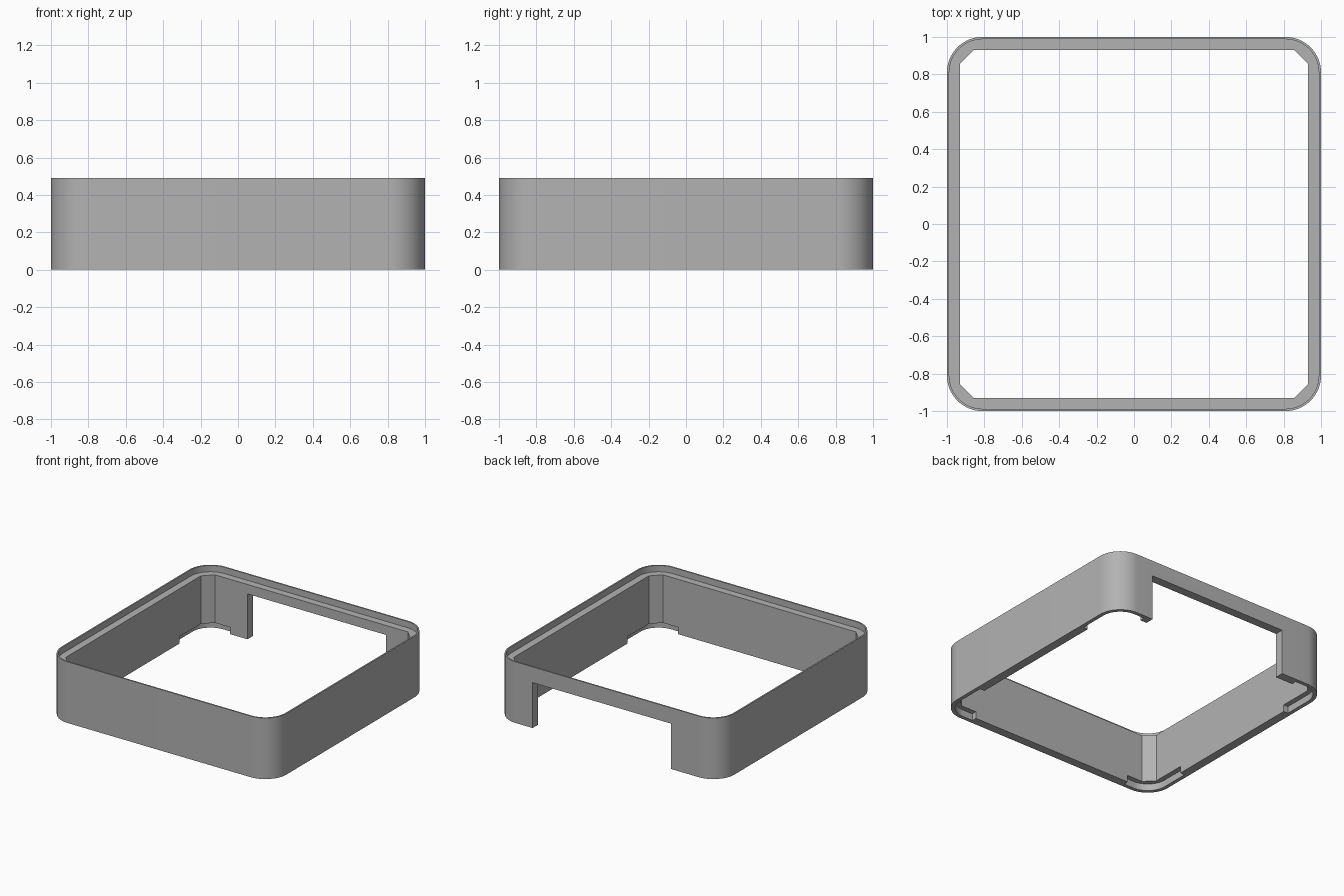
import bpy, bmesh, math

cube = bpy.data.objects.get("Cube")
if cube:
    bpy.data.objects.remove(cube, do_unlink=True)

grey = bpy.data.materials.new("plain_grey")
grey.use_nodes = True
grey.diffuse_color = (0.45, 0.45, 0.45, 1)
grey.node_tree.nodes["Principled BSDF"].inputs["Base Color"].default_value = grey.diffuse_color


def prism(name, outline, z0, z1):
    """Extrude a flat outline between two heights."""
    bm = bmesh.new()
    face = bm.faces.new([bm.verts.new((x, y, z0)) for x, y in outline])
    top = bmesh.ops.extrude_face_region(bm, geom=[face])["geom"]
    for v in top:
        if isinstance(v, bmesh.types.BMVert):
            v.co.z = z1
    bmesh.ops.recalc_face_normals(bm, faces=bm.faces)
    mesh = bpy.data.meshes.new(name)
    bm.to_mesh(mesh)
    bm.free()
    mesh.materials.append(grey)
    obj = bpy.data.objects.new(name, mesh)
    bpy.context.collection.objects.link(obj)
    return obj


def rounded_square(half, radius, steps):
    """Square outline with arc corners; one step gives a chamfer."""
    points = []
    for quarter in range(4):
        mid = math.radians(45 + 90 * quarter)
        cx = math.copysign(half - radius, math.cos(mid))
        cy = math.copysign(half - radius, math.sin(mid))
        for i in range(steps + 1):
            a = math.pi / 2 * (quarter + i / steps)
            points.append((cx + radius * math.cos(a), cy + radius * math.sin(a)))
    return points


def rectangle(x0, x1, y0, y1):
    return [(x0, y0), (x1, y0), (x1, y1), (x0, y1)]


def cut(target, cutter):
    """Subtract the cutter and discard it."""
    mod = target.modifiers.new("cut", "BOOLEAN")
    mod.operation = "DIFFERENCE"
    mod.solver = "EXACT"
    mod.object = cutter
    bpy.context.view_layer.objects.active = target
    bpy.ops.object.modifier_apply(modifier=mod.name)
    bpy.data.objects.remove(cutter, do_unlink=True)


HEIGHT = 0.49

# Outer shell with chamfered inner opening
frame = prism("square_frame", rounded_square(1, 0.19, 16), 0, HEIGHT)
cut(frame, prism("opening", rounded_square(0.93, 0.074, 1), -0.1, 0.6))

# Shallow ledge behind the thin top lip
cut(frame, prism("top_recess", rounded_square(0.988, 0.178, 16), 0.44, 0.6))

# Wide notch in the back wall
cut(frame, prism("back_notch", rectangle(-0.567, 0.662, 0.8, 1.2), -0.1, 0.364))

# Corner pockets under the wall, leaving a lip outside
pockets = prism("corner_pockets", rounded_square(0.97, 0.16, 16), -0.1, 0.055)
cut(pockets, prism("x_gap", rectangle(-0.72, 0.72, -1.2, 1.2), -0.3, 0.3))
cut(pockets, prism("y_gap", rectangle(-1.2, 1.2, -0.585, 0.585), -0.2, 0.2))
cut(frame, pockets)

# Smooth round corners, crisp edges
bpy.ops.object.select_all(action="DESELECT")
frame.select_set(True)
bpy.context.view_layer.objects.active = frame
bpy.ops.object.shade_smooth_by_angle(angle=math.radians(30))
